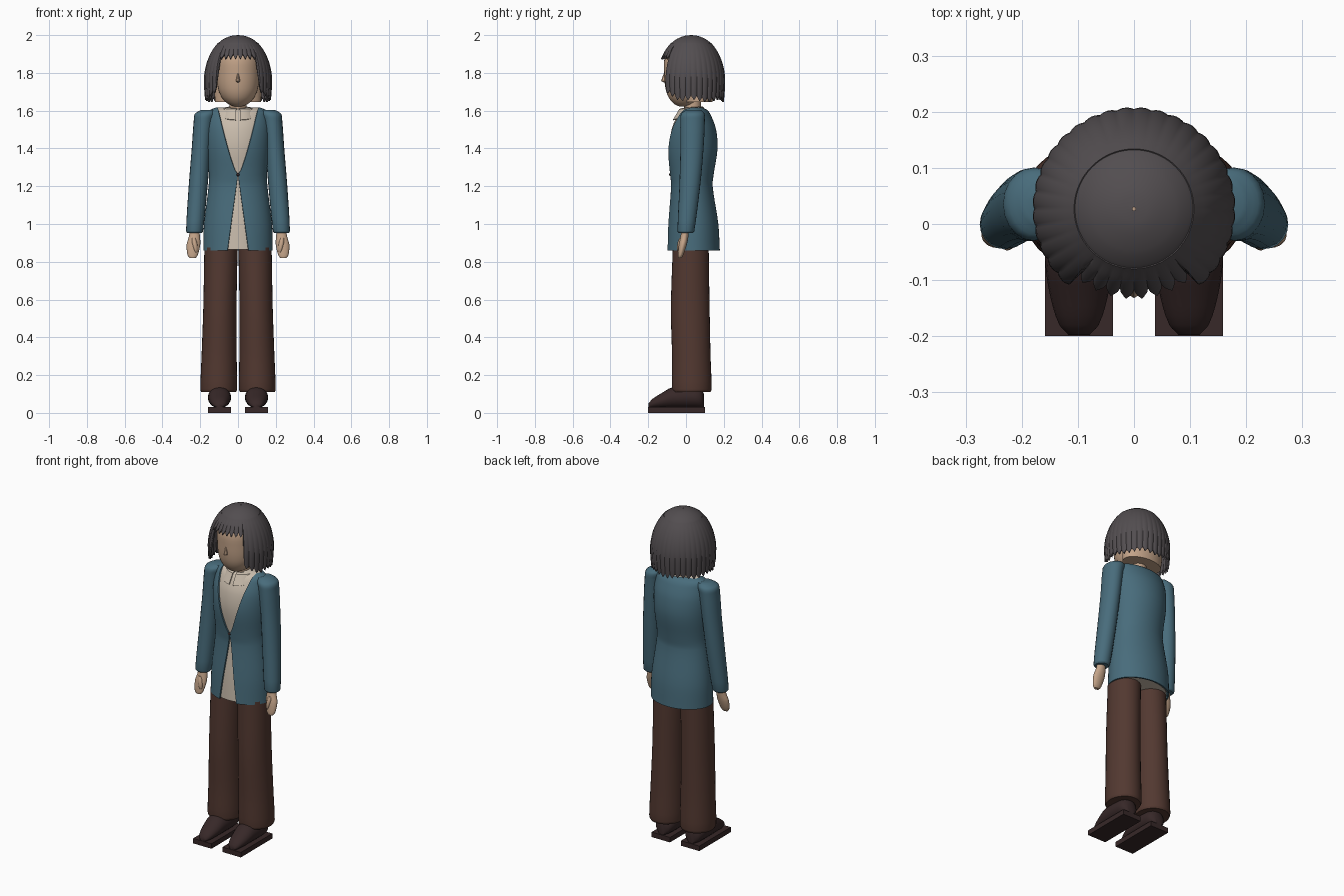
import bpy
import bmesh
from math import sin, cos, pi, asin, radians

old = bpy.data.objects.get("Cube")
if old:
    bpy.data.objects.remove(old, do_unlink=True)


def material(name, rgb):
    m = bpy.data.materials.new(name)
    m.use_nodes = True
    m.diffuse_color = (*rgb, 1)
    m.node_tree.nodes["Principled BSDF"].inputs["Base Color"].default_value = (*rgb, 1)
    return m


TEAL = material("teal cloth", (0.065, 0.15, 0.2))
CREAM = material("cream cloth", (0.58, 0.5, 0.41))
BROWN = material("brown cloth", (0.085, 0.04, 0.03))
LEATHER = material("dark leather", (0.038, 0.021, 0.021))
SKIN = material("skin", (0.55, 0.37, 0.25))
HAIR = material("dark hair", (0.085, 0.075, 0.08))


def at(keys, z):
    """Smoothly interpolate rows of keys by their first column."""
    last = len(keys) - 1
    i = next((k for k in range(last) if z <= keys[k + 1][0]), last - 1)
    a, b = keys[i], keys[i + 1]
    p, q = keys[max(i - 1, 0)], keys[min(i + 2, last)]
    h = b[0] - a[0]
    t = min(max((z - a[0]) / h, 0), 1)
    out = []
    for c in range(1, len(a)):
        ma = (b[c] - p[c]) / (b[0] - p[0]) * h
        mb = (q[c] - a[c]) / (q[0] - a[0]) * h
        out.append(a[c] + t * ma + t * t * (3 * (b[c] - a[c]) - 2 * ma - mb)
                   + t ** 3 * (2 * (a[c] - b[c]) + ma + mb))
    return out


def heights(keys, n):
    zs = [a[0] + (b[0] - a[0]) * k / n for a, b in zip(keys, keys[1:]) for k in range(n)]
    return zs + [keys[-1][0]]


def finish(name, bm, mat, thick=0, angle=35):
    bmesh.ops.recalc_face_normals(bm, faces=bm.faces)
    me = bpy.data.meshes.new(name)
    bm.to_mesh(me)
    bm.free()
    me.materials.append(mat)
    ob = bpy.data.objects.new(name, me)
    bpy.context.collection.objects.link(ob)
    bpy.ops.object.select_all(action='DESELECT')
    ob.select_set(True)
    bpy.context.view_layer.objects.active = ob
    if thick:
        mod = ob.modifiers.new("thickness", 'SOLIDIFY')
        mod.thickness, mod.offset = thick, 0
        bpy.ops.object.modifier_apply(modifier=mod.name)
    bpy.ops.object.shade_smooth_by_angle(angle=radians(angle))
    return ob


def loft(name, rings, mat, closed=True, caps=True, thick=0, angle=35):
    bm = bmesh.new()
    rows = [[bm.verts.new(p) for p in ring] for ring in rings]
    n = len(rows[0])
    for a, b in zip(rows, rows[1:]):
        for i in range(n if closed else n - 1):
            j = (i + 1) % n
            bm.faces.new((a[i], a[j], b[j], b[i]))
    if caps:
        bm.faces.new(rows[0])
        bm.faces.new(rows[-1])
    return finish(name, bm, mat, thick, angle)


def ring(z, rx, yf, yb, cx=0, n=32):
    """Horizontal oval between a front and a back y."""
    cy, ry = (yf + yb) / 2, (yb - yf) / 2
    return [(cx + rx * sin(2 * pi * i / n), cy - ry * cos(2 * pi * i / n), z) for i in range(n)]


def ball(name, centre, radii, mat):
    bm = bmesh.new()
    bmesh.ops.create_uvsphere(bm, u_segments=16, v_segments=10, radius=1)
    for v in bm.verts:
        v.co = [c + r * p for c, r, p in zip(centre, radii, v.co)]
    return finish(name, bm, mat, angle=60)


# Jacket, open at the front, over a shirt: z, half width, front y, back y
TORSO = [(0.86, 0.18, -0.1, 0.175), (1.0, 0.176, -0.092, 0.167), (1.2, 0.152, -0.075, 0.137),
         (1.26, 0.15, -0.08, 0.142), (1.4, 0.162, -0.096, 0.163), (1.5, 0.164, -0.085, 0.155),
         (1.57, 0.155, -0.055, 0.13), (1.6, 0.145, -0.03, 0.11), (1.613, 0.115, 0, 0.085)]


def jacket_ring(z):
    rx, yf, yb = at(TORSO, z)
    if z > 1.26:
        gap = 0.103 * ((z - 1.26) / 0.34) ** 0.75
    else:
        gap = 0.055 * (1.26 - z) / 0.4
    start = asin(min(max(gap, 0.001) / rx, 0.92))
    n = 48
    pts = []
    for i in range(n + 1):
        a = start + (2 * pi - 2 * start) * i / n
        pts.append((rx * sin(a), (yf + yb) / 2 - (yb - yf) / 2 * cos(a), z))
    return pts


zs = heights(TORSO, 5)
loft("jacket", [jacket_ring(z) for z in zs], TEAL, closed=False, caps=False, thick=0.008)
shirt = []
for z in zs:
    rx, yf, yb = at(TORSO, z)
    shirt.append(ring(z + 0.004, rx - 0.01, yf + 0.01, yb - 0.01, n=48))
loft("shirt", shirt, CREAM)
ball("jacket_button", (0, -0.083, 1.262), (0.008, 0.006, 0.008), LEATHER)

# Shirt collar, lower at the front
collar = []
for z, rx, yf, yb, dip in ((1.575, 0.095, -0.068, 0.1, 0.025), (1.612, 0.08, -0.035, 0.09, 0.006),
                           (1.616, 0.06, -0.02, 0.085, 0.004)):
    n = 32
    collar.append([])
    for i in range(n + 1):
        a = 0.12 + (2 * pi - 0.24) * i / n
        collar[-1].append((rx * sin(a), (yf + yb) / 2 - (yb - yf) / 2 * cos(a), z - dip * cos(a)))
loft("shirt_collar", collar, CREAM, closed=False, caps=False, thick=0.005)

# Limb tables: z, centre x, half width, front y, back y
LEG = [(0.11, 0.1025, 0.092, -0.07, 0.13), (0.125, 0.1025, 0.097, -0.075, 0.136),
       (0.3, 0.1, 0.093, -0.074, 0.13), (0.55, 0.096, 0.088, -0.08, 0.125),
       (0.875, 0.09, 0.088, -0.07, 0.12)]
ARM = [(0.952, 0.23, 0.038, -0.038, 0.036), (0.962, 0.23, 0.045, -0.045, 0.044),
       (1.2, 0.211, 0.05, -0.035, 0.075), (1.4, 0.195, 0.05, -0.03, 0.093),
       (1.55, 0.181, 0.053, -0.03, 0.1), (1.585, 0.172, 0.055, -0.025, 0.098),
       (1.604, 0.157, 0.038, 0, 0.08)]
# Shoe upper: y, half width, top z
SHOE = [(-0.198, 0.018, 0.05), (-0.18, 0.035, 0.072), (-0.13, 0.051, 0.104), (-0.07, 0.06, 0.136),
        (0.04, 0.06, 0.136), (0.08, 0.048, 0.125), (0.095, 0.025, 0.1)]
THUMB = [(0.85, 0.222, 0.005, -0.042, -0.03), (0.865, 0.224, 0.011, -0.047, -0.02),
         (0.9, 0.23, 0.014, -0.045, -0.015), (0.925, 0.234, 0.01, -0.035, -0.015)]
HAND = [(0.82, 0.24, 0.016, -0.042, -0.024), (0.835, 0.24, 0.027, -0.043, -0.015),
        (0.89, 0.236, 0.036, -0.038, 0.004), (0.93, 0.231, 0.03, -0.03, 0.012),
        (0.97, 0.23, 0.024, -0.022, 0.016)]


def limb(name, keys, side, mat, n, steps):
    rings = []
    for z in heights(keys, steps):
        cx, rx, yf, yb = at(keys, z)
        rings.append(ring(z, rx, yf, yb, side * cx, n))
    loft(name, rings, mat, angle=45)


for label, side in (("left", 1), ("right", -1)):
    limb(label + "_trouser_leg", LEG, side, BROWN, 32, 4)
    limb(label + "_sleeve", ARM, side, TEAL, 20, 4)
    limb(label + "_hand", HAND, side, SKIN, 16, 3)
    limb(label + "_thumb", THUMB, side, SKIN, 10, 2)
    upper = []
    for y in heights(SHOE, 3):
        w, top = at(SHOE, y)
        mid, half = (top + 0.025) / 2, (top - 0.025) / 2
        upper.append([(side * 0.098 + w * cos(2 * pi * i / 20), y, mid + half * sin(2 * pi * i / 20))
                      for i in range(20)])
    loft(label + "_shoe", upper, LEATHER, angle=50)
    bm = bmesh.new()
    bmesh.ops.create_cube(bm, size=1)
    for v in bm.verts:
        v.co = (side * 0.098 + v.co.x * 0.122, -0.05 + v.co.y * 0.3, 0.015 + v.co.z * 0.03)
    finish(label + "_sole", bm, LEATHER)

# Neck, face, back of the head and nose
loft("neck", [ring(z, 0.046, -0.01, 0.08) for z in (1.58, 1.68)], SKIN)
FACE = [(1.622, 0.02, -0.035, 0.03), (1.635, 0.052, -0.062, 0.05), (1.67, 0.086, -0.092, 0.08),
        (1.72, 0.106, -0.109, 0.1), (1.8, 0.116, -0.116, 0.13), (1.88, 0.115, -0.113, 0.14),
        (1.93, 0.095, -0.08, 0.12)]
loft("face", [ring(z, *at(FACE, z)) for z in heights(FACE, 4)], SKIN, angle=50)
loft("back_of_head", [ring(z, rx, yf, yb) for z, rx, yf, yb in
                      ((1.645, 0.122, -0.01, 0.14), (1.7, 0.125, -0.01, 0.15),
                       (1.8, 0.12, -0.01, 0.15))], SKIN)
loft("nose", [ring(z, w, -y, -0.1, n=8) for z, w, y in
              ((1.75, 0.006, 0.117), (1.757, 0.011, 0.132), (1.775, 0.008, 0.126), (1.8, 0.004, 0.116))],
     SKIN, angle=20)

# Smooth crown cap
CROWN = [(0, 2.0), (0.035, 1.996), (0.075, 1.98), (0.1, 1.962), (0.112, 1.949)]
loft("hair_crown", [ring(at(CROWN, max(r, 0.003))[0], max(r, 0.003), 0.027 - max(r, 0.003),
                         0.027 + max(r, 0.003), n=48) for r in heights(CROWN, 3)], HAIR, caps=False)

# Hanging locks: short fringe at the front, long and jagged elsewhere
FALL = [(1.64, 0.166), (1.72, 0.173), (1.79, 0.173), (1.86, 0.158), (1.92, 0.13), (1.955, 0.103)]
COLUMNS, LOCKS, ROWS = 216, 36, 14


def hair_column(i):
    a = 2 * pi * i / COLUMNS
    front = abs((a + pi) % (2 * pi) - pi)
    frac = (i / COLUMNS * LOCKS) % 1
    if front < radians(41):
        tip = 1.872
    elif front < radians(72):
        tip = 1.70 - 0.055 * (front - radians(41)) / radians(31)
    else:
        tip = 1.645 + 0.012 * sin(3 * front) ** 2
    tip += 0.026 * abs(2 * frac - 1)
    pts = []
    for k in range(ROWS + 1):
        t = k / ROWS
        z = 1.955 - (1.955 - tip) * t
        r = at(FALL, z)[0] + 0.005 * t * (sin(pi * frac) - 0.5)
        pts.append((r * sin(a), 0.027 - r * cos(a), z))
    return pts


columns = [hair_column(i) for i in range(COLUMNS)]
loft("hair_locks", list(zip(*columns)), HAIR, caps=False, thick=0.01, angle=30)
